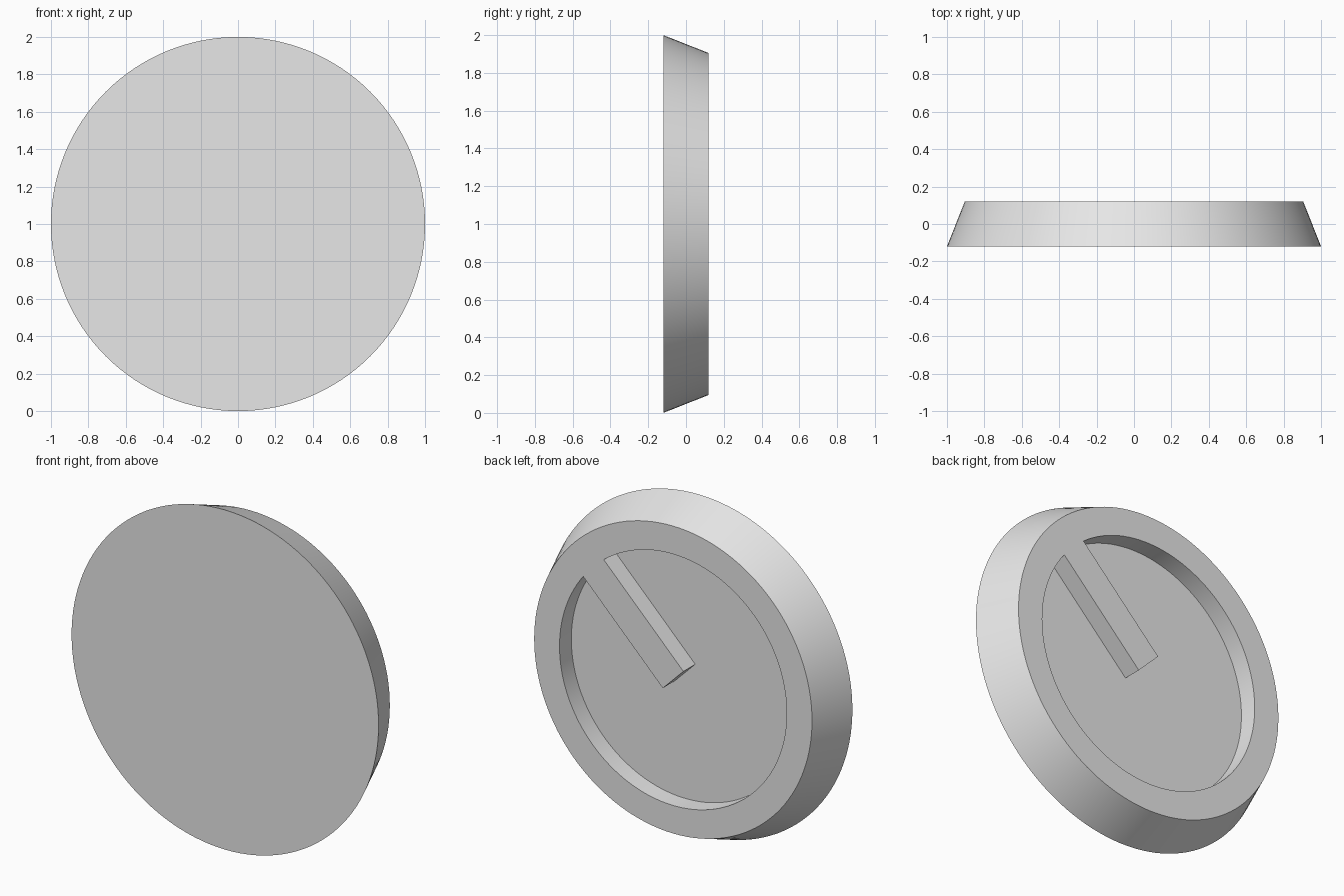
import bpy
import bmesh
from math import sin, cos, asin, radians, pi
from mathutils import Vector

SEGMENTS = 128
FRONT_Y, BACK_Y = -0.12, 0.12
FRONT_RADIUS, BACK_RADIUS = 1.0, 0.905
POCKET_RADIUS, POCKET_DEPTH = 0.74, 0.11
BAR_HALF_WIDTH, BAR_ANGLE = 0.095, radians(45)
CENTRE_Z = 1.0

cube = bpy.data.objects.get("Cube")
if cube:
    bpy.data.objects.remove(cube, do_unlink=True)

grey = bpy.data.materials.new("light grey")
grey.use_nodes = True
grey.diffuse_color = (0.8, 0.8, 0.8, 1)
grey.node_tree.nodes["Principled BSDF"].inputs["Base Color"].default_value = (0.8, 0.8, 0.8, 1)


def loft(name, front, back, front_y, back_y):
    """Solid between two matching (x, z) outlines."""
    bm = bmesh.new()
    rings = [[bm.verts.new((x, y, z + CENTRE_Z)) for x, z in outline]
             for outline, y in ((front, front_y), (back, back_y))]
    bm.faces.new(rings[0])
    bm.faces.new(rings[1])
    n = len(front)
    for i in range(n):
        j = (i + 1) % n
        bm.faces.new((rings[0][i], rings[0][j], rings[1][j], rings[1][i]))
    bmesh.ops.recalc_face_normals(bm, faces=bm.faces)
    mesh = bpy.data.meshes.new(name)
    bm.to_mesh(mesh)
    bm.free()
    obj = bpy.data.objects.new(name, mesh)
    mesh.materials.append(grey)
    bpy.context.collection.objects.link(obj)
    return obj


def arc(radius, start, end, count):
    return [(radius * cos(start + (end - start) * i / count),
             radius * sin(start + (end - start) * i / count)) for i in range(count)]


# Tapered disc
disc = loft("disc_with_pointer_bar",
            arc(FRONT_RADIUS, 0, 2 * pi, SEGMENTS),
            arc(BACK_RADIUS, 0, 2 * pi, SEGMENTS), FRONT_Y, BACK_Y)

# Round rear pocket that leaves a diagonal bar standing from centre to rim
gap = asin(BAR_HALF_WIDTH / POCKET_RADIUS)
start, end = BAR_ANGLE + gap, BAR_ANGLE + 2 * pi - gap
outline = arc(POCKET_RADIUS, start, end, SEGMENTS)
outline.append((POCKET_RADIUS * cos(end), POCKET_RADIUS * sin(end)))
side = Vector((-sin(BAR_ANGLE), cos(BAR_ANGLE))) * BAR_HALF_WIDTH
outline += [tuple(-side), tuple(side)]
cutter = loft("pocket_cutter", outline, outline, BACK_Y - POCKET_DEPTH, BACK_Y + 0.1)
cutter.hide_render = True

# Cut the pocket and drop the cutter
cut = disc.modifiers.new("pocket", 'BOOLEAN')
cut.operation = 'DIFFERENCE'
cut.solver = 'EXACT'
cut.object = cutter
bpy.ops.object.select_all(action='DESELECT')
bpy.context.view_layer.objects.active = disc
disc.select_set(True)
bpy.ops.object.modifier_apply(modifier=cut.name)
bpy.data.objects.remove(cutter, do_unlink=True)

bpy.ops.object.shade_smooth_by_angle(angle=radians(30))
